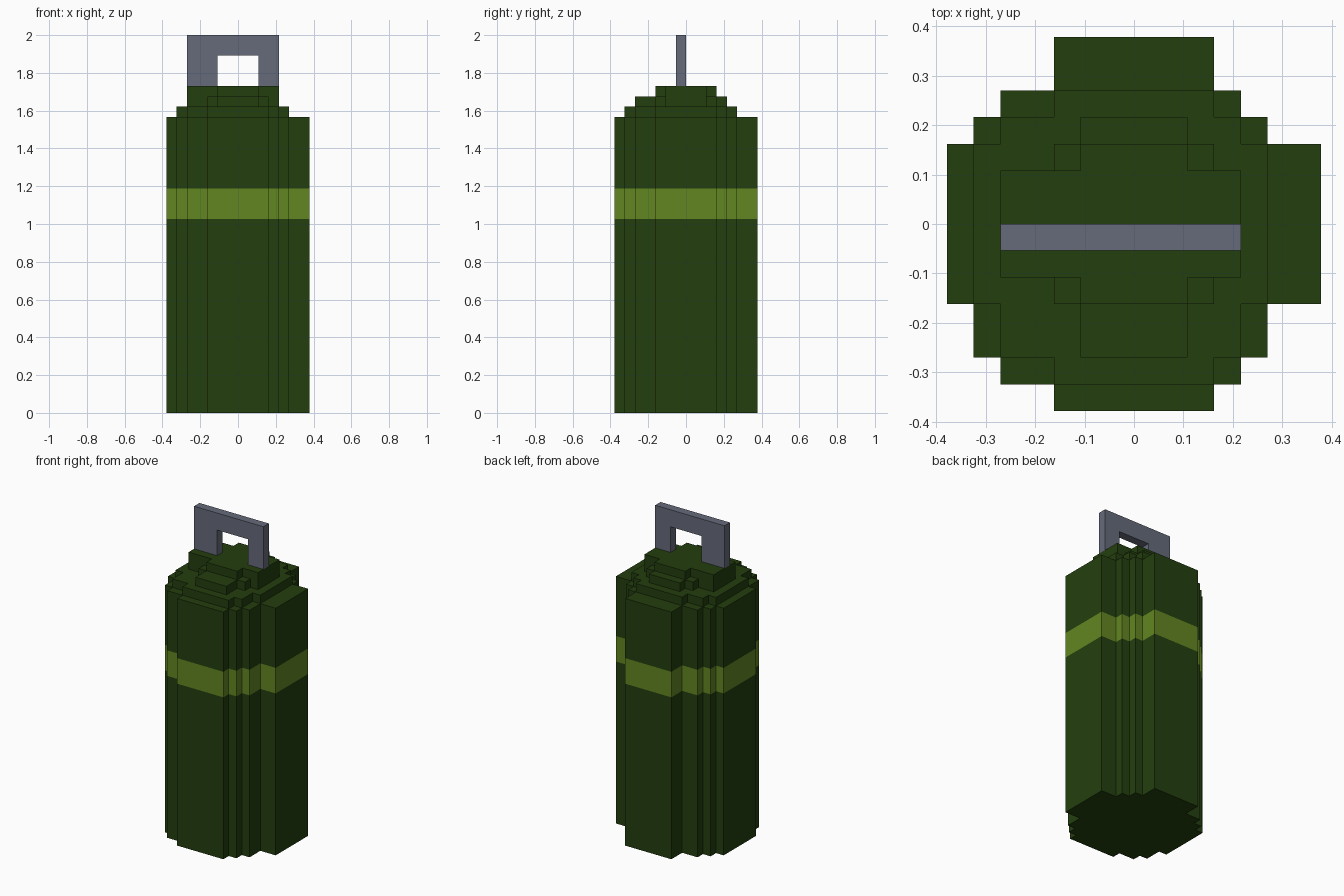
import bpy, bmesh

cube = bpy.data.objects.get("Cube")
if cube:
    bpy.data.objects.remove(cube, do_unlink=True)

U = 2 / 37  # one grid unit


def material(name, rgb):
    m = bpy.data.materials.new(name)
    m.diffuse_color = (*rgb, 1)
    m.use_nodes = True
    bsdf = m.node_tree.nodes["Principled BSDF"]
    bsdf.inputs["Base Color"].default_value = (*rgb, 1)
    bsdf.inputs["Roughness"].default_value = 0.8
    return m


dark_green = material("dark green", (0.0168, 0.0497, 0.0044))
light_green = material("light green", (0.122, 0.238, 0.016))
grey = material("blue grey", (0.133, 0.147, 0.195))


def outline(rows):
    """Stepped outline from rows of (y start, y end, x left, x right)."""
    right = [p for y0, y1, l, r in rows for p in ((r, y0), (r, y1))]
    left = [p for y0, y1, l, r in reversed(rows) for p in ((l, y1), (l, y0))]
    return right + left


def prism(name, points, levels, mats, axis="z"):
    """Extrude a closed outline through the levels, one material slot per step."""
    place = (lambda a, b, c: (a * U, b * U, c * U)) if axis == "z" else \
            (lambda a, b, c: (a * U, c * U, b * U))
    bm = bmesh.new()
    rings = [[bm.verts.new(place(a, b, c)) for a, b in points] for c in levels]
    n = len(points)
    slots = list(dict.fromkeys(m.name for m in mats))
    bm.faces.new(rings[0][::-1]).material_index = 0
    bm.faces.new(rings[-1]).material_index = slots.index(mats[-1].name)
    for k, m in enumerate(mats):
        for i in range(n):
            j = (i + 1) % n
            f = bm.faces.new((rings[k][i], rings[k][j], rings[k + 1][j], rings[k + 1][i]))
            f.material_index = slots.index(m.name)
    bmesh.ops.recalc_face_normals(bm, faces=bm.faces)
    mesh = bpy.data.meshes.new(name)
    bm.to_mesh(mesh)
    bm.free()
    for s in slots:
        mesh.materials.append(bpy.data.materials[s])
    obj = bpy.data.objects.new(name, mesh)
    bpy.context.collection.objects.link(obj)
    return obj


# Stepped canister body with a painted band
body = [(-7, -6, -3, 3), (-6, -5, -5, 4), (-5, -3, -6, 5), (-3, 3, -7, 7),
        (3, 4, -6, 5), (4, 5, -5, 4), (5, 7, -3, 3)]
prism("canister_body", outline(body), (0, 19, 22, 29),
      (dark_green, light_green, dark_green))

# Shoulder step above the rim
shoulder = [(-6, -5, -3, 3), (-5, -3, -5, 4), (-3, 3, -6, 5), (3, 4, -5, 4), (4, 5, -3, 3)]
prism("shoulder", outline(shoulder), (29, 30), (dark_green,))

# Lower and upper cap steps
lower_cap = [(-5, -3, -2, 2), (-3, -2, -3, 3), (-2, 2, -5, 4), (2, 3, -3, 3), (3, 4, -2, 2)]
prism("lower_cap", outline(lower_cap), (30, 31), (dark_green,))
upper_cap = [(-3, -2, -2, 2), (-2, 2, -5, 4), (2, 3, -2, 2)]
prism("upper_cap", outline(upper_cap), (31, 32), (dark_green,))

# Flat arched handle, profile in x and z
arch = [(-5, 32), (-2, 32), (-2, 35), (2, 35), (2, 32), (4, 32), (4, 37), (-5, 37)]
prism("handle", arch, (-1, 0), (grey,), axis="y")
